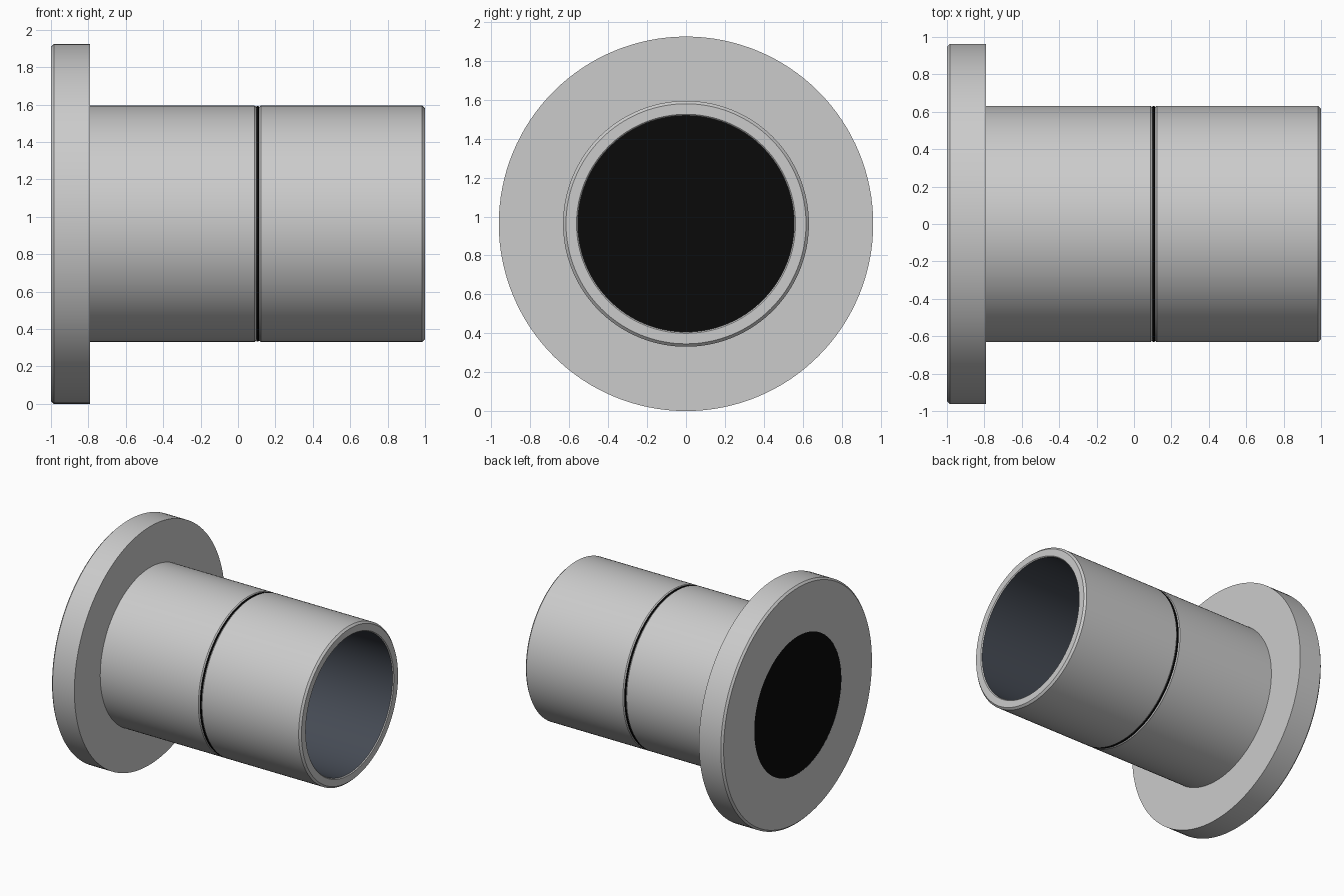
import bpy, bmesh
from math import cos, sin, pi, radians

if "Cube" in bpy.data.objects:
    bpy.data.objects.remove(bpy.data.objects["Cube"])

N = 128            # segments round the axis
R, T, B = 0.9625, 0.632, 0.556   # flange, tube and bore radii
CZ = R             # height of the axis


def material(name, rgb):
    m = bpy.data.materials.new(name)
    m.diffuse_color = (*rgb, 1)
    m.use_nodes = True
    m.node_tree.nodes["Principled BSDF"].inputs["Base Color"].default_value = m.diffuse_color
    return m


def lathe(name, profile, mat=None):
    """Spin an (x, radius) profile round the horizontal x axis."""
    bm = bmesh.new()
    rings = [[bm.verts.new((x, r * cos(2 * pi * j / N), CZ + r * sin(2 * pi * j / N)))
              for j in range(N)] for x, r in profile]
    for a, b in zip(rings, rings[1:]):
        for j in range(N):
            k = (j + 1) % N
            bm.faces.new((a[j], a[k], b[k], b[j]))
    mesh = bpy.data.meshes.new(name)
    bm.to_mesh(mesh)
    bm.free()
    ob = bpy.data.objects.new(name, mesh)
    bpy.context.collection.objects.link(ob)
    if mat:
        mesh.materials.append(mat)
    bpy.ops.object.select_all(action='DESELECT')
    ob.select_set(True)
    bpy.context.view_layer.objects.active = ob
    bpy.ops.object.shade_smooth_by_angle(angle=radians(30))
    return ob


black = material("black", (0.003, 0.003, 0.003))
lining = material("dark_lining", (0.06, 0.07, 0.09))

# Mounting flange with a small bevel on its back edge
lathe("flange", [(-1, B), (-1, R - 0.015), (-0.985, R), (-0.79, R), (-0.79, T)])

# Two tube sections, bevelled where they meet
lathe("rear_tube", [(-0.79, T), (0.088, T), (0.098, T - 0.008)])
lathe("front_tube", [(0.112, T - 0.008), (0.122, T), (0.985, T), (1, T - 0.015),
                     (1, B + 0.007), (0.993, B)])

# Black joint ring between the tube sections
lathe("joint_ring", [(0.098, T - 0.008), (0.1, T - 0.002), (0.11, T - 0.002),
                     (0.112, T - 0.008)], black)

# Dark bore lining
lathe("bore_lining", [(0.993, B), (-1, B)], lining)

# Black disc closing the bore at the flange
bpy.ops.mesh.primitive_circle_add(vertices=N, radius=B, fill_type='NGON',
                                  location=(-0.999, 0, CZ), rotation=(0, -pi / 2, 0))
disc = bpy.context.object
disc.name = "bore_disc"
disc.data.materials.append(black)
